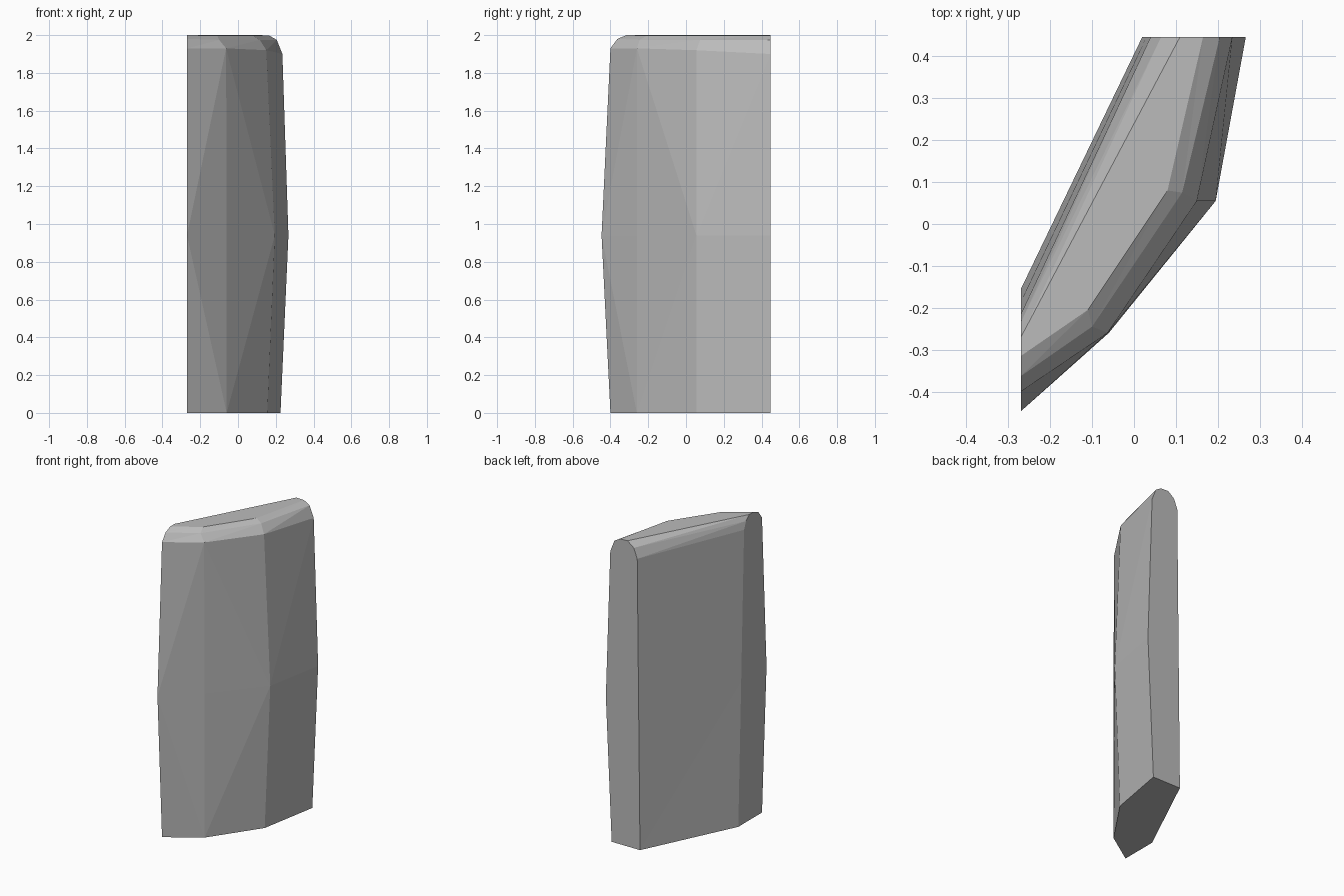
import bpy
import bmesh

cube = bpy.data.objects.get("Cube")
if cube:
    bpy.data.objects.remove(cube, do_unlink=True)

X_END, Y_END = -0.27, 0.447


def ring(a, b, c, d, e, f):
    """Outline of the slab: front end, two outer bends, back end, inner face."""
    return [(X_END, *a), b, c, (d[0], Y_END, d[1]), (e[0], Y_END, e[1]), (X_END, *f)]


# Cross-sections from the base, through the bulge, to the rounded top
rings = [
    ring((-.40, 0), (-.06, -.26, 0), (.155, .055, 0), (.225, 0), (.02, 0), (-.155, 0)),
    ring((-.447, .94), (-.06, -.26, .94), (.195, .055, .94), (.267, .94), (.03, .94), (-.185, .94)),
    ring((-.40, 1.93), (-.063, -.26, 1.93), (.15, .055, 1.92), (.235, 1.9), (.04, 1.9), (-.215, 1.92)),
    ring((-.363, 1.98), (-.10, -.245, 1.975), (.115, .075, 1.975), (.205, 1.975), (.065, 1.965), (-.235, 1.97)),
    ring((-.315, 2), (-.11, -.205, 1.998), (.08, .08, 1.998), (.165, 1.998), (.11, 2), (-.27, 2)),
]

bm = bmesh.new()
loops = [[bm.verts.new(p) for p in r] for r in rings]
for level, (low, high) in enumerate(zip(loops, loops[1:])):
    for i in range(6):
        j = (i + 1) % 6
        quad = [low[i], low[j], high[j], high[i]]
        # Folds of the bulging faces run from the bulge to the second edge
        use_fold = (i == 0 and level == 0) or (i == 1 and level == 1)
        k = 1 if use_fold else 0
        bm.faces.new((quad[k], quad[k + 1], quad[k + 2]))
        bm.faces.new((quad[k], quad[k + 2], quad[(k + 3) % 4]))
bm.faces.new(loops[0][::-1])
bm.faces.new(loops[-1])
bmesh.ops.recalc_face_normals(bm, faces=bm.faces[:])

mesh = bpy.data.meshes.new("slab")
bm.to_mesh(mesh)
bm.free()
slab = bpy.data.objects.new("slab", mesh)
bpy.context.collection.objects.link(slab)

# Plain grey finish
grey = bpy.data.materials.new("grey")
grey.use_nodes = True
grey.diffuse_color = (0.5, 0.5, 0.5, 1)
grey.node_tree.nodes["Principled BSDF"].inputs["Base Color"].default_value = (0.5, 0.5, 0.5, 1)
mesh.materials.append(grey)
